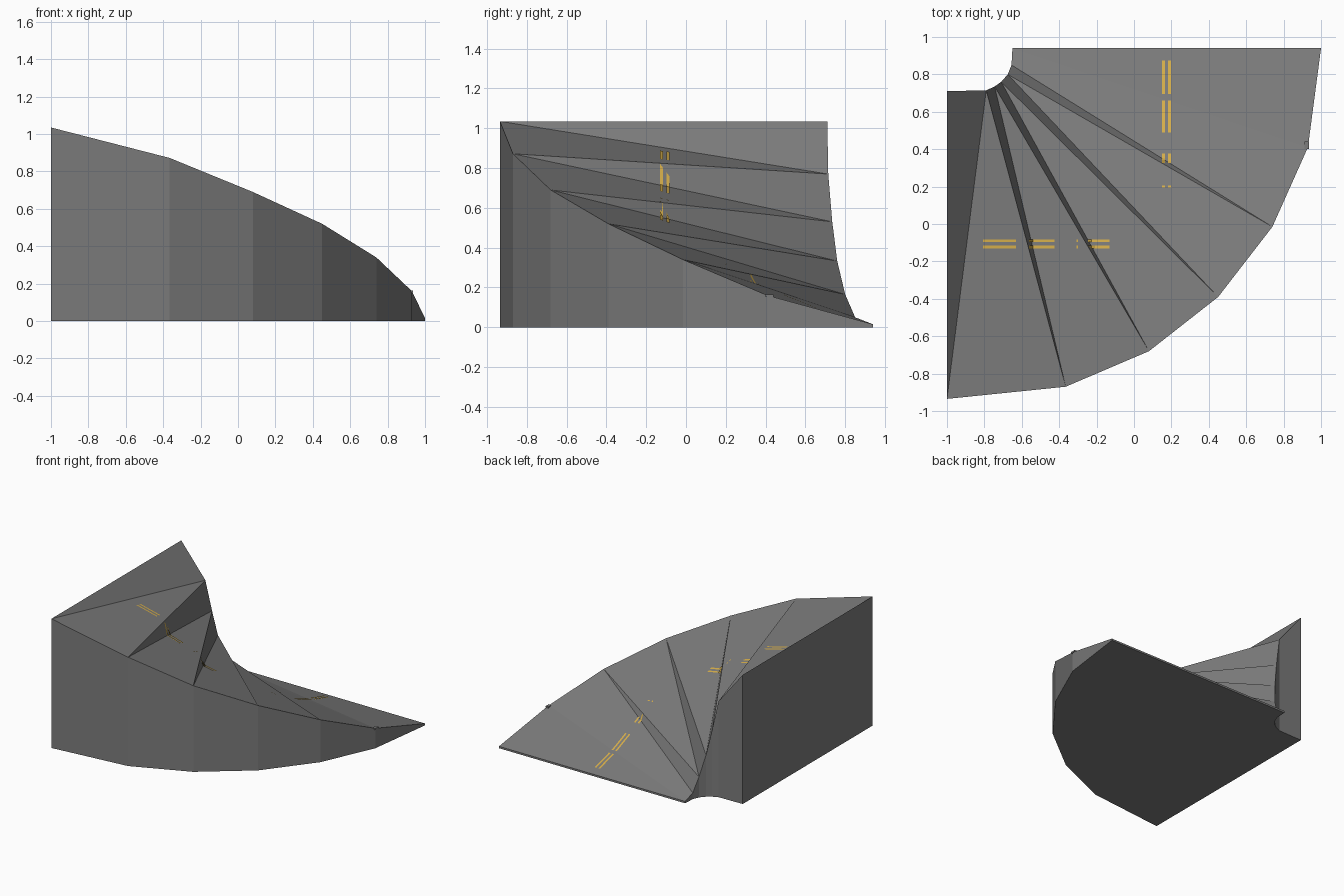
import bpy
from mathutils import Vector
from mathutils.bvhtree import BVHTree

if "Cube" in bpy.data.objects:
    bpy.data.objects.remove(bpy.data.objects["Cube"])


def material(name, rgb):
    m = bpy.data.materials.new(name)
    m.diffuse_color = (*rgb, 1)
    m.use_nodes = True
    m.node_tree.nodes["Principled BSDF"].inputs["Base Color"].default_value = m.diffuse_color
    return m


asphalt = material("asphalt grey", (0.2, 0.2, 0.2))
paint = material("line yellow", (0.68, 0.43, 0.07))


def mesh_object(name, verts, faces, mat):
    me = bpy.data.meshes.new(name)
    me.from_pydata(verts, [], faces)
    me.materials.append(mat)
    ob = bpy.data.objects.new(name, me)
    bpy.context.collection.objects.link(ob)
    return ob


# Rims of the curved ramp, from the high end to the low end
outer = [(-1, -.935, 1.035), (-.365, -.87, .872), (.08, -.68, .69), (.45, -.39, .52),
         (.74, -.015, .34), (.93, .41, .16), (1, .94, .015)]
inner = [(-1, .71, 1.035), (-.79, .715, .77), (-.745, .735, .53), (-.71, .76, .333),
         (-.675, .8, .165), (-.655, .85, .05), (-.65, .94, .015)]
n = len(outer)
O, I, OB, IB = 0, n, 2 * n, 3 * n
verts = outer + inner + [(x, y, 0) for x, y, z in outer + inner]

# Road surface: a twisted strip of triangles
road = []
for i in range(n - 1):
    road += [(O + i, I + i + 1, I + i), (O + i, O + i + 1, I + i + 1)]

# Side walls, end walls and floor
walls = []
for i in range(n - 1):
    walls.append((OB + i, OB + i + 1, O + i + 1, O + i))
    walls.append((IB + i + 1, IB + i, I + i, I + i + 1))
    walls.append((OB + i, IB + i, IB + i + 1, OB + i + 1))
walls += [(OB, O, I, IB), (OB + n - 1, IB + n - 1, I + n - 1, O + n - 1)]
mesh_object("curved_ramp", verts, road + walls, asphalt)

# Double dashed centre line, draped over the road
tree = BVHTree.FromPolygons([Vector(v) for v in verts], road)


def dash(name, start, end, across, along_x, width=0.014, steps=6):
    pts, faces = [], []
    for k in range(steps + 1):
        t = start + (end - start) * k / steps
        for side in (-width / 2, width / 2):
            x, y = (t, across + side) if along_x else (across + side, t)
            hit = tree.ray_cast(Vector((x, y, 3)), Vector((0, 0, -1)))[0]
            pts.append((x, y, hit.z + 0.004))
    for k in range(steps):
        a = 2 * k
        f = (a, a + 2, a + 3, a + 1)
        faces.append(f if along_x else f[::-1])
    mesh_object(name, pts, faces, paint)


for y in (-.09, -.123):
    for a, b in ((-.807, -.632), (-.562, -.425), (-.308, -.3), (-.247, -.132)):
        dash("upper_dash", a, b, y, True)
for x in (.158, .19):
    for a, b in ((.695, .873), (.488, .66), (.325, .377), (.196, .206)):
        dash("lower_dash", a, b, x, False)

# Small nub on the outer rim
bpy.ops.mesh.primitive_cube_add(size=1, location=(.924, .42, .158))
nub = bpy.context.object
nub.name = "rim_nub"
nub.scale = (.024, .04, .012)
nub.data.materials.append(asphalt)
